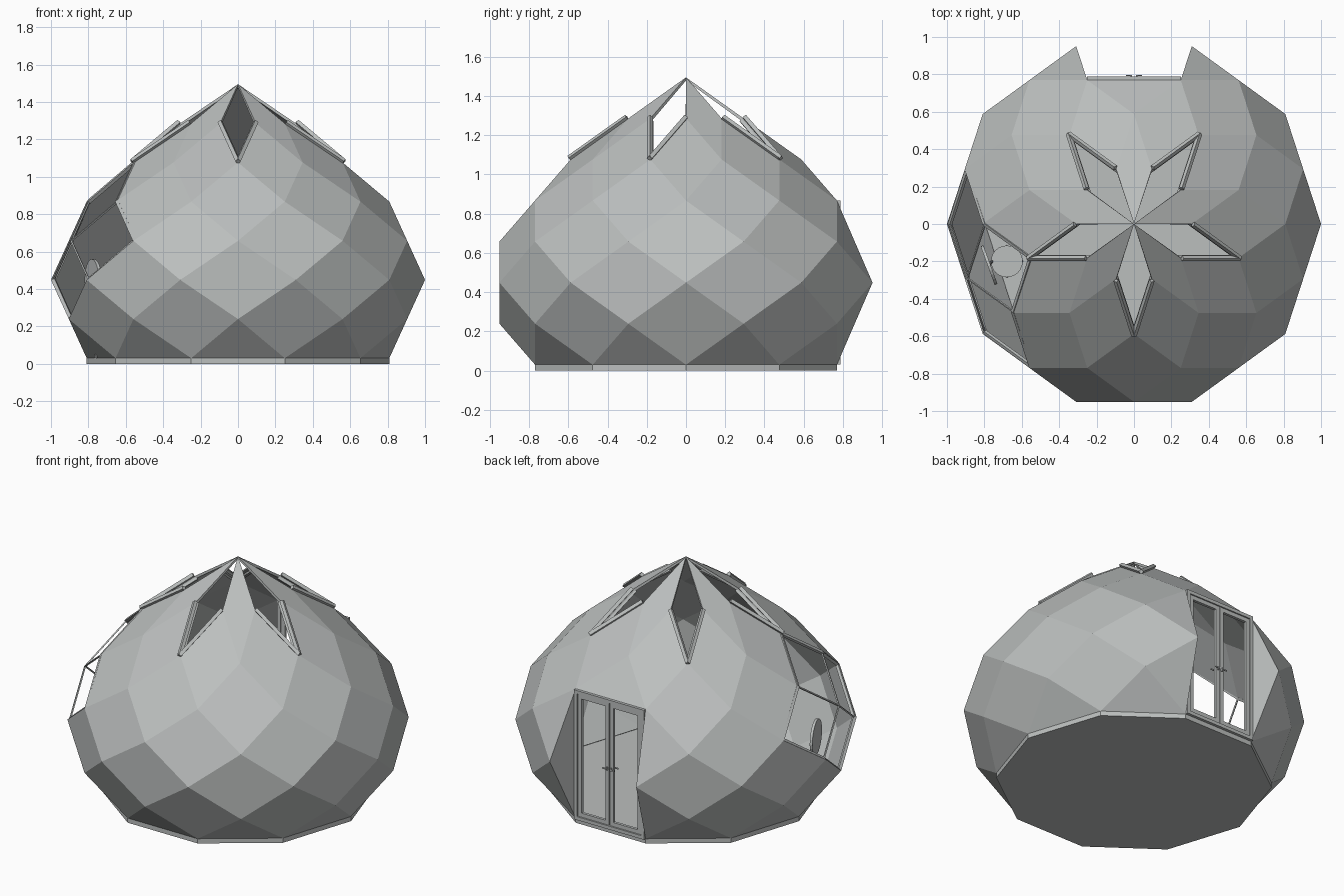
import bpy, bmesh
from math import sin, cos, pi, radians
from mathutils import Vector, Matrix

cube = bpy.data.objects.get("Cube")
if cube:
    bpy.data.objects.remove(cube, do_unlink=True)

grey = bpy.data.materials.new("pale grey")
grey.use_nodes = True
grey.diffuse_color = (0.5, 0.52, 0.515, 1)
grey.node_tree.nodes["Principled BSDF"].inputs["Base Color"].default_value = grey.diffuse_color

TOP, BASE, RINGS = 1.495, 0.03, 7
STEP = (TOP - BASE) / RINGS


def node(k, a):
    """Joint of the dome on ring k (0 is the tip) at angle a in degrees."""
    r = sin(k * pi / 10)
    return Vector((r * cos(radians(a)), r * sin(radians(a)), TOP - k * STEP))


def finish(bm, name):
    mesh = bpy.data.meshes.new(name)
    bm.to_mesh(mesh)
    bm.free()
    mesh.materials.append(grey)
    obj = bpy.data.objects.new(name, mesh)
    bpy.context.collection.objects.link(obj)
    return obj


def add_box(bm, centre, size, turn=0):
    m = Matrix.Translation(centre) @ Matrix.Rotation(radians(turn), 4, 'Z') @ Matrix.Diagonal((*size, 1))
    bmesh.ops.create_cube(bm, size=1, matrix=m)


def add_bar(bm, p, q, width, sides=4):
    d = q - p
    m = Matrix.Translation((p + q) / 2) @ d.to_track_quat('Z', 'Y').to_matrix().to_4x4()
    bmesh.ops.create_cone(bm, cap_ends=True, segments=sides, radius1=width / 2,
                          radius2=width / 2, depth=d.length, matrix=m)


def add_disc(bm, centre, radius, depth, turn=Matrix.Identity(4), sides=24):
    bmesh.ops.create_cone(bm, cap_ends=True, segments=sides, radius1=radius, radius2=radius,
                          depth=depth, matrix=Matrix.Translation(centre) @ turn)


# Dome of diamond panels, with openings left out and the door side cut back
skylights = [270, 342, 54, 126, 198]
big_window = [(2, 198), (3, 180), (3, 216), (4, 198)]
bm = bmesh.new()
joints = {}


def joint(k, a):
    key = (k, a % 360 if k else 0)
    if key not in joints:
        joints[key] = bm.verts.new(node(*key))
    return joints[key]


def panel(*keys):
    bm.faces.new([joint(k, a) for k, a in keys])


for k in range(RINGS):
    for j in range(10):
        a = 36 * j + (18 if k % 2 == 0 else 0)
        if (k == 0 and a in skylights) or (k, a) in big_window:
            continue
        if a == 90 and k in (4, 6):
            continue
        tip, low = (k, a), (k + 2, a)
        left, right = (k + 1, a - 18), (k + 1, a + 18)
        if k == 6 or (k == 2 and a == 90):
            panel(tip, left, right)
        elif k in (3, 5) and a == 72:
            panel(tip, left, low)
        elif k in (3, 5) and a == 108:
            panel(tip, low, right)
        else:
            panel(tip, left, low, right)
# Side walls of the porch
panel((3, 72), (5, 72), (7, 72))
panel((7, 108), (5, 108), (3, 108))
dome = finish(bm, "dome_panels")
thick = dome.modifiers.new("thickness", 'SOLIDIFY')
thick.thickness = 0.016
thick.offset = -1

# Floor slab
bm = bmesh.new()
add_disc(bm, (0, 0, BASE / 2), sin(0.7 * pi), BASE, sides=10)
bmesh.ops.rotate(bm, verts=bm.verts, cent=(0, 0, 0),
                 matrix=Matrix.Rotation(0 if abs(max(v.co.x for v in bm.verts) - sin(0.7 * pi)) < 0.01
                                        else pi / 10, 3, 'Z'))
finish(bm, "floor_slab")

# Skylight frames along the two lower edges of each opening
bm = bmesh.new()
for a in skylights:
    out = Vector((cos(radians(a)), sin(radians(a)), 0.8)) * 0.008
    for side in (-18, 18):
        p, q = node(1, a + side), node(2, a)
        add_bar(bm, p + out, q + out, 0.03)
        add_bar(bm, p - out * 2, q - out * 2, 0.02)
finish(bm, "skylight_frames")

# Slim bars of the large side window
bm = bmesh.new()
edges = set()
for k, a in big_window:
    loop = [(k, a), (k + 1, a - 18), (k + 2, a), (k + 1, a + 18)]
    for i in range(4):
        edges.add(tuple(sorted((loop[i], loop[(i + 1) % 4]))))
centre_joint = (4, 198)
for e in sorted(edges):
    shrink = Matrix.Diagonal((0.985, 0.985, 1))
    add_bar(bm, shrink @ node(*e[0]), shrink @ node(*e[1]), 0.012 if centre_joint in e else 0.026)
finish(bm, "large_window_frame")


# Double door
def add_frame(bm, x0, x1, z0, z1, bar, y, depth):
    xm, zm = (x0 + x1) / 2, (z0 + z1) / 2
    for x in (x0 + bar / 2, x1 - bar / 2):
        add_box(bm, (x, y, zm), (bar, depth, z1 - z0))
    for z in (z0 + bar / 2, z1 - bar / 2):
        add_box(bm, (xm, y, z), (x1 - x0 - 2 * bar, depth, bar))


door_y, head = node(3, 72).y + 0.003, node(3, 72).z
bm = bmesh.new()
add_frame(bm, -0.25, 0.25, BASE, head, 0.022, door_y, 0.03)
finish(bm, "door_frame")
for name, s in (("left_door_leaf", 1), ("right_door_leaf", -1)):
    bm = bmesh.new()
    x0, x1 = sorted((0.002 * s, 0.226 * s))
    add_frame(bm, x0, x1, BASE + 0.024, head - 0.024, 0.026, door_y, 0.018)
    # Lever handles on both faces
    for face in (-1, 1):
        add_box(bm, (0.014 * s, door_y + face * 0.014, 0.42), (0.008, 0.014, 0.02))
        add_box(bm, (0.026 * s, door_y + face * 0.021, 0.42), (0.032, 0.006, 0.008))
    finish(bm, name)

# Chair by the large window
bm = bmesh.new()
spot = Vector((-0.68, -0.2, 0))
for i in range(4):
    d = Vector((cos(i * pi / 2), sin(i * pi / 2), 0))
    add_bar(bm, spot + d * 0.08 + Vector((0, 0, BASE)), spot + d * 0.05 + Vector((0, 0, 0.24)), 0.014, 8)
add_disc(bm, spot + Vector((0, 0, 0.25)), 0.085, 0.02)
tilt = Matrix.Rotation(radians(20), 4, 'Z') @ Matrix.Rotation(radians(90), 4, 'Y')
back = Vector((-0.775, -0.22, 0.45))
add_disc(bm, back, 0.11, 0.016, tilt)
add_bar(bm, spot + Vector((-0.08, 0, 0.25)), back, 0.016, 8)
finish(bm, "chair")
